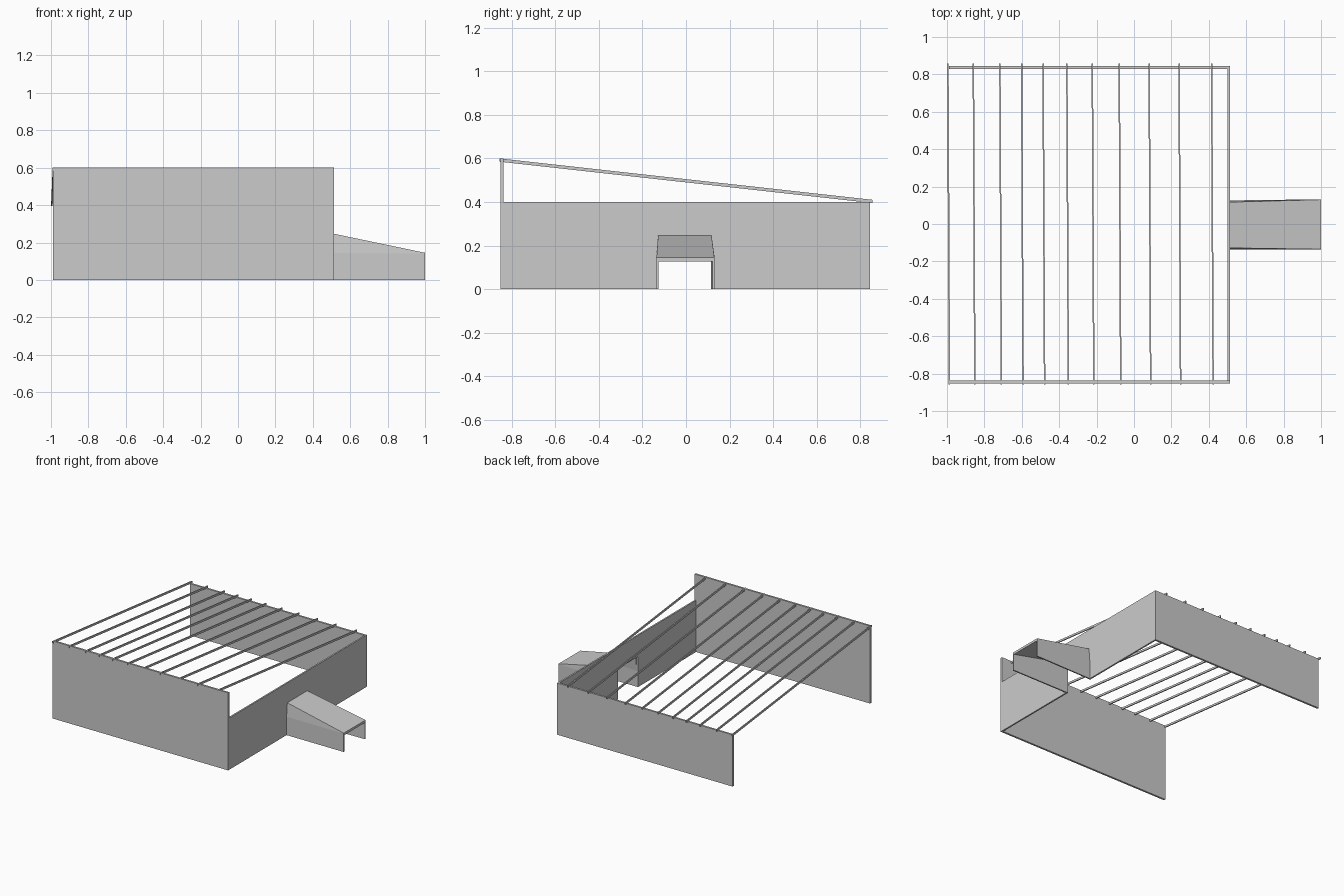
import bpy
import bmesh
from mathutils import Vector

if "Cube" in bpy.data.objects:
    bpy.data.objects.remove(bpy.data.objects["Cube"])


def loft(name, start, end):
    """Solid spanning two matching closed cross-sections."""
    bm = bmesh.new()
    a = [bm.verts.new(p) for p in start]
    b = [bm.verts.new(p) for p in end]
    n = len(a)
    for i in range(n):
        j = (i + 1) % n
        bm.faces.new((a[i], a[j], b[j], b[i]))
    bm.faces.new(a[::-1])
    bm.faces.new(b)
    bmesh.ops.recalc_face_normals(bm, faces=bm.faces[:])
    # split concave end caps cleanly
    bmesh.ops.triangulate(bm, faces=[f for f in bm.faces if len(f.verts) > 4])
    mesh = bpy.data.meshes.new(name)
    bm.to_mesh(mesh)
    bm.free()
    obj = bpy.data.objects.new(name, mesh)
    bpy.context.collection.objects.link(obj)
    return obj


def box(name, lo, hi):
    def ring(x):
        return [(x, lo[1], lo[2]), (x, hi[1], lo[2]),
                (x, hi[1], hi[2]), (x, lo[1], hi[2])]
    return loft(name, ring(lo[0]), ring(hi[0]))


def section(x, profile):
    return [(x, y, z) for y, z in profile]


# Long walls: tall front, low back
box("front_wall", (-0.99, -0.852, 0), (0.512, -0.837, 0.6))
box("back_wall", (-0.99, 0.83, 0), (0.512, 0.845, 0.4))

# End wall with doorway
wall = [(-0.837, 0), (-0.127, 0), (-0.127, 0.235), (0.115, 0.235),
        (0.115, 0), (0.83, 0), (0.83, 0.4), (-0.837, 0.4)]
loft("door_wall", section(0.5, wall), section(0.512, wall))


# Entrance tunnel: sloping, slightly flared shell
def tunnel_section(x, left, right, knee, top, inset):
    t, roof = 0.01, 0.018
    return section(x, [
        (left, 0), (left, knee), (left + inset, top),
        (right - inset, top), (right, knee), (right, 0),
        (right - t, 0), (right - t, knee - roof), (right - inset - t, top - roof),
        (left + inset + t, top - roof), (left + t, knee - roof), (left + t, 0)])


loft("entrance_tunnel",
     tunnel_section(0.512, -0.137, 0.126, 0.143, 0.247, 0.009),
     tunnel_section(1.0, -0.137, 0.132, 0.141, 0.145, 0.002))

# Sloping rafters, irregularly spaced and slightly skewed
w, h = 0.008, 0.015
for i, x in enumerate([-0.991, -0.855, -0.713, -0.597, -0.482, -0.355,
                       -0.219, -0.075, 0.085, 0.245, 0.419]):
    def ring(cx, y, top):
        return [(cx - w / 2, y, top - h), (cx + w / 2, y, top - h),
                (cx + w / 2, y, top), (cx - w / 2, y, top)]
    loft(f"rafter_{i + 1}", ring(x + 0.004, -0.857, 0.6),
         ring(x - 0.004, 0.857, 0.41))
